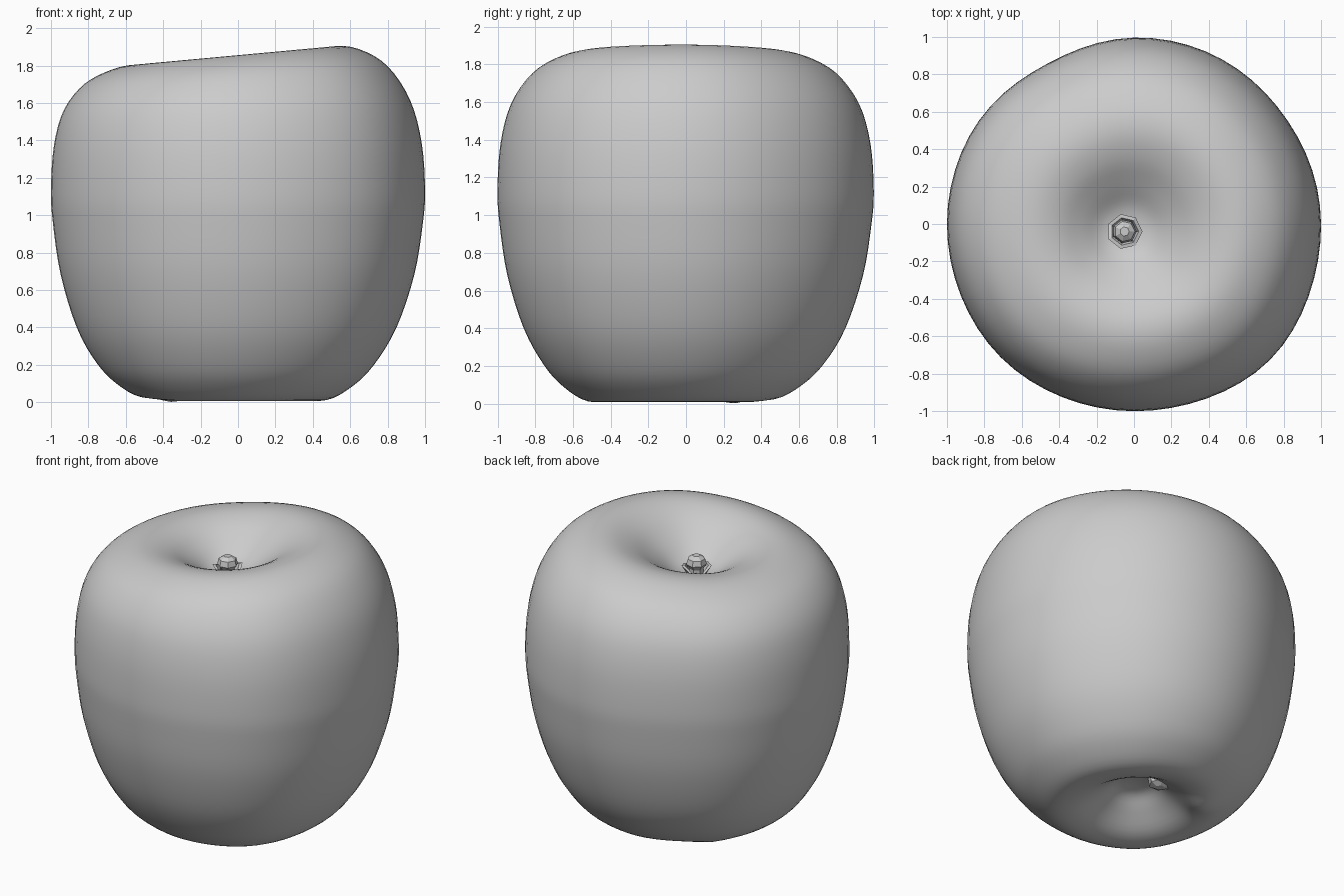
import bpy, bmesh, math
from mathutils import Vector

cube = bpy.data.objects.get("Cube")
if cube:
    bpy.data.objects.remove(cube, do_unlink=True)

grey = bpy.data.materials.new("plain_grey")
grey.use_nodes = True
grey.diffuse_color = (0.6, 0.6, 0.6, 1)
grey.node_tree.nodes["Principled BSDF"].inputs["Base Color"].default_value = (0.6, 0.6, 0.6, 1)


def smooth_path(points, steps):
    """Sample a smooth curve through the profile points."""
    pts = [Vector(p) for p in points]
    pts = [2 * pts[0] - pts[1]] + pts + [2 * pts[-1] - pts[-2]]
    out = []
    for a, b, c, d in zip(pts, pts[1:], pts[2:], pts[3:]):
        for i in range(steps):
            t = i / steps
            out.append(0.5 * (2 * b + (c - a) * t + (2 * a - 5 * b + 4 * c - d) * t * t
                              + (3 * b - a - 3 * c + d) * t ** 3))
    return out + [pts[-2]]


def lathe(name, profile, sides, place, smooth):
    """Revolve a radius/height profile; place() bends each point."""
    bm = bmesh.new()
    rings = []
    for r, z in profile:
        rings.append([bm.verts.new(place(r, z, math.tau * i / sides)) for i in range(sides)])
    for low, high in zip(rings, rings[1:]):
        for i in range(sides):
            j = (i + 1) % sides
            bm.faces.new((low[i], low[j], high[j], high[i]))
    bm.faces.new(rings[0][::-1])
    bm.faces.new(rings[-1])
    mesh = bpy.data.meshes.new(name)
    bm.to_mesh(mesh)
    bm.free()
    mesh.materials.append(grey)
    mesh.polygons.foreach_set("use_smooth", [smooth] * len(mesh.polygons))
    obj = bpy.data.objects.new(name, mesh)
    bpy.context.collection.objects.link(obj)
    return obj


def swell(a, degrees, width, amount):
    """Local change of radius around one heading."""
    d = (a - math.radians(degrees) + math.pi) % math.tau - math.pi
    return amount * math.exp(-(d / width) ** 2)


def body_place(r, z, a):
    # Slightly lopsided outline, hollows off centre, rim higher on the left
    k = 1 + swell(a, 118, 0.35, -0.025) + swell(a, 35, 0.35, -0.01)
    k += swell(a, 225, 0.35, 0.008) + swell(a, 315, 0.4, 0.028)
    x = r * k * math.cos(a) - 0.05 * (1 - r)
    y = r * k * math.sin(a) - 0.04 * (1 - r)
    lift = max(0, (z - 0.9) / 0.95) ** 4
    # Underside lip: raised at the back right, with one low bump on it
    low = max(0, 1 - z / 0.3)
    lip = 0.025 * max(0, math.cos(a - math.radians(140))) * min(1, r / 0.3)
    bump = 0.035 * math.exp(-((x + 0.33) ** 2 + (y - 0.23) ** 2) / 0.012)
    return x, y, z + 0.09 * x * lift + low * (lip - bump)


# Fruit body, from the underside hollow up and into the stem hollow
profile = [(0.03, 0.2), (0.12, 0.18), (0.22, 0.11), (0.36, 0.025), (0.5, 0.012), (0.63, 0.085),
           (0.74, 0.2), (0.855, 0.4), (0.945, 0.68), (0.988, 0.95), (1.0, 1.13),
           (0.983, 1.38), (0.925, 1.59), (0.81, 1.75), (0.66, 1.835), (0.52, 1.855),
           (0.38, 1.815), (0.25, 1.735), (0.14, 1.66), (0.05, 1.63)]
lathe("fruit_body", smooth_path(profile, 4), 64, body_place, True)


def stem_place(r, z, a):
    return -0.05 + r * math.cos(a), -0.04 + r * math.sin(a), z


def collar_place(r, z, a):
    x, y, z = stem_place(r, z, a)
    return x, y, z + 0.02 * math.sin(2 * a)


def blossom_place(r, z, a):
    return -0.1 + r * math.cos(a), 0.13 + r * math.sin(a), z


# Short faceted stem with a ragged collar at its foot
lathe("stem", [(0.045, 1.6), (0.045, 1.66), (0.065, 1.69), (0.055, 1.725), (0.025, 1.745)],
      7, stem_place, False)
lathe("stem_collar", [(0.06, 1.61), (0.095, 1.665), (0.075, 1.665), (0.05, 1.62)],
      7, collar_place, False)

# Small faceted remnant in the underside hollow
lathe("blossom_end", [(0.03, 0.11), (0.07, 0.13), (0.08, 0.2)], 6, blossom_place, False)
